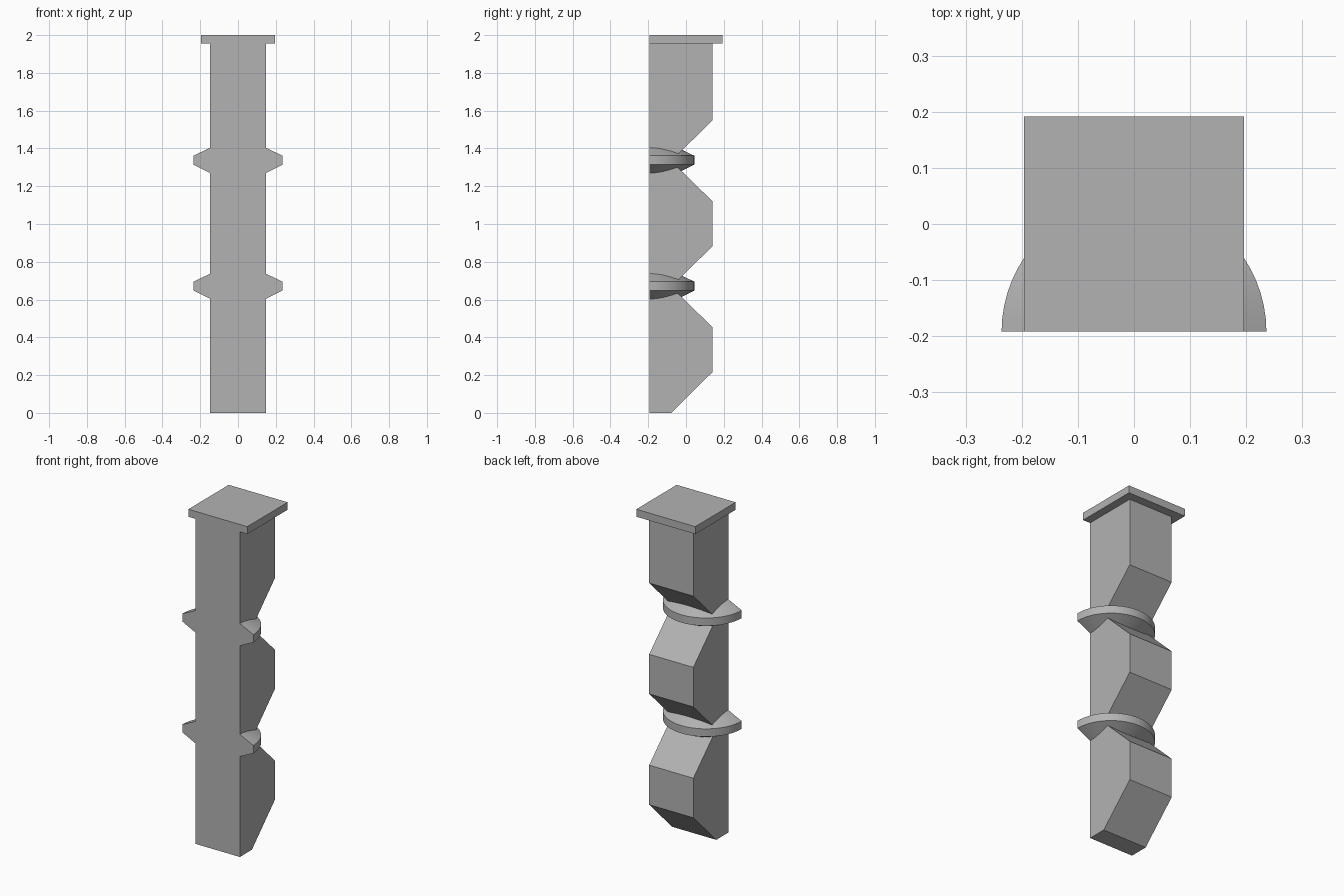
import bpy, bmesh
from math import pi, sin, cos, radians

default = bpy.data.objects.get("Cube")
if default:
    bpy.data.objects.remove(default, do_unlink=True)

stone = bpy.data.materials.new("grey_stone")
stone.use_nodes = True
grey = (0.45, 0.45, 0.45, 1)
stone.diffuse_color = grey
stone.node_tree.nodes["Principled BSDF"].inputs["Base Color"].default_value = grey

FRONT = -0.192
HALF_WIDTH = 0.147
PITCH = 2 / 3


def add_object(name, bm):
    bmesh.ops.recalc_face_normals(bm, faces=bm.faces[:])
    mesh = bpy.data.meshes.new(name)
    bm.to_mesh(mesh)
    bm.free()
    mesh.materials.append(stone)
    obj = bpy.data.objects.new(name, mesh)
    bpy.context.collection.objects.link(obj)
    return obj


def prism(name, outline, half_width):
    """Extrude a (y, z) outline across x."""
    bm = bmesh.new()
    face = bm.faces.new([bm.verts.new((-half_width, y, z)) for y, z in outline])
    moved = bmesh.ops.extrude_face_region(bm, geom=[face])["geom"]
    bmesh.ops.translate(bm, vec=(2 * half_width, 0, 0),
                        verts=[v for v in moved if isinstance(v, bmesh.types.BMVert)])
    return add_object(name, bm)


def half_ring(name, z, steps=32):
    """Sweep a tapered (radius, height) section around the back half circle."""
    section = [(0.1, 0.09), (0.236, 0.025), (0.236, -0.022), (0.1, -0.09)]
    bm = bmesh.new()
    rows = []
    for i in range(steps + 1):
        a = pi * i / steps
        rows.append([bm.verts.new((r * cos(a), FRONT + r * sin(a), z + h))
                     for r, h in section])
    for a, b in zip(rows, rows[1:]):
        for k in range(len(section)):
            j = (k + 1) % len(section)
            bm.faces.new((a[k], a[j], b[j], b[k]))
    bm.faces.new(rows[0])
    bm.faces.new(rows[-1])
    obj = add_object(name, bm)
    bpy.ops.object.select_all(action='DESELECT')
    obj.select_set(True)
    bpy.context.view_layer.objects.active = obj
    bpy.ops.object.shade_smooth_by_angle(angle=radians(20))


# Notched shaft: three stacked blocks bevelled towards the back
NECK, BACK = -0.078, 0.14
outline = [(FRONT, 0)]
for i in range(3):
    z = i * PITCH
    outline += [(NECK, z), (BACK, z + 0.216)]
    outline.append((BACK, z + 0.454 if i < 2 else 1.955))
outline.append((FRONT, 1.955))
prism("shaft", outline, HALF_WIDTH)

# Flat square cap
prism("cap", [(FRONT, 1.955), (0.192, 1.955), (0.192, 2), (FRONT, 2)], 0.196)

# Collars around the necks
for i, label in enumerate(("lower", "upper"), 1):
    half_ring(label + "_collar", i * PITCH + 0.003)
